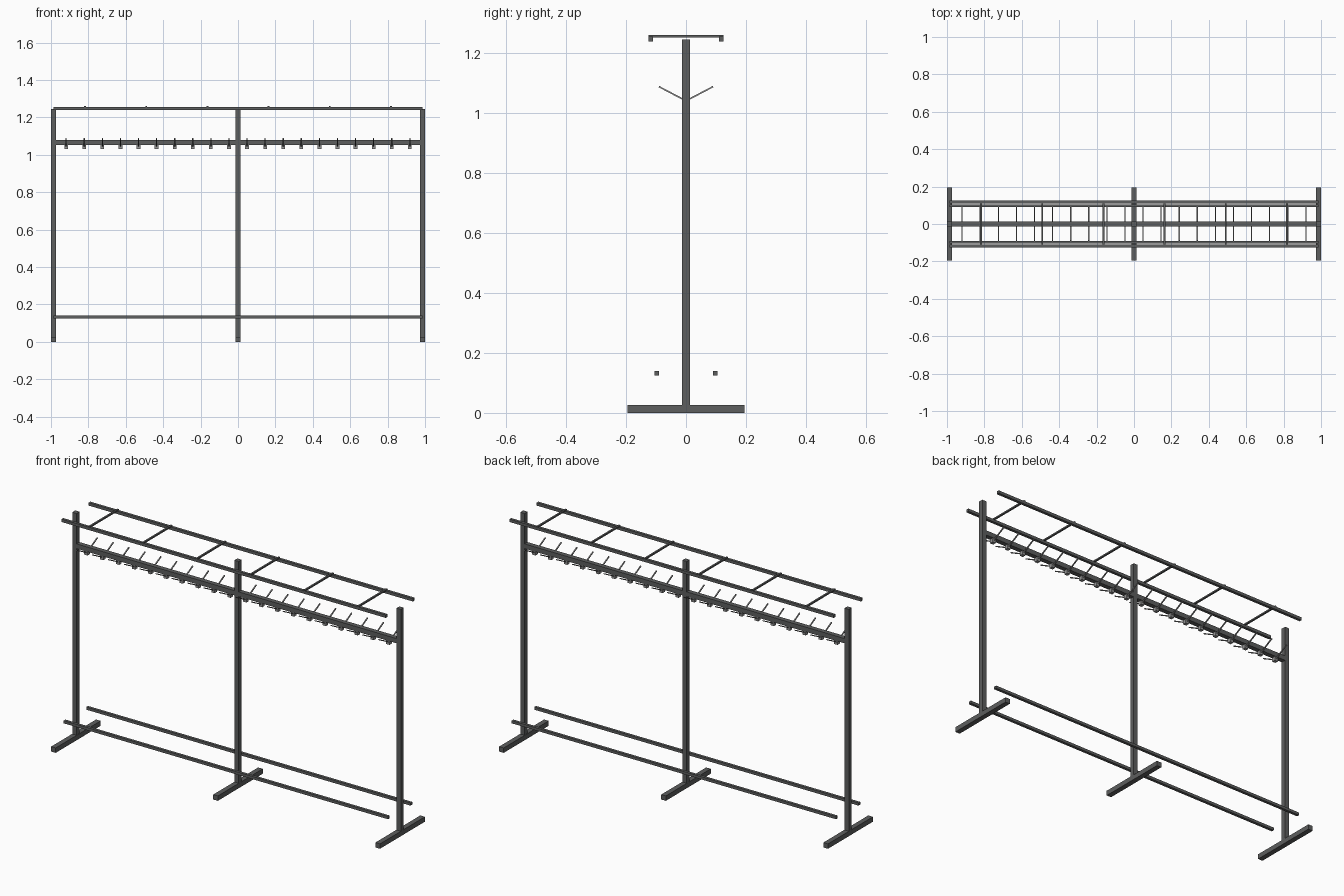
import bpy
import bmesh
from math import atan2
from mathutils import Matrix, Vector

old = bpy.data.objects.get("Cube")
if old:
    bpy.data.objects.remove(old, do_unlink=True)


def make_material(name, colour):
    mat = bpy.data.materials.new(name)
    mat.use_nodes = True
    mat.diffuse_color = colour
    mat.node_tree.nodes["Principled BSDF"].inputs["Base Color"].default_value = colour
    return mat


frame_grey = make_material("dark grey metal", (0.11, 0.113, 0.113, 1))
hook_grey = make_material("light steel", (0.3, 0.3, 0.3, 1))


def add_box(bm, centre, size, tilt=0):
    matrix = (Matrix.Translation(centre) @ Matrix.Rotation(tilt, 4, "X")
              @ Matrix.Diagonal((*size, 1)))
    bmesh.ops.create_cube(bm, size=1, matrix=matrix)


def finish(bm, name, mat):
    mesh = bpy.data.meshes.new(name)
    bm.to_mesh(mesh)
    bm.free()
    mesh.materials.append(mat)
    obj = bpy.data.objects.new(name, mesh)
    bpy.context.collection.objects.link(obj)


def box(name, centre, size, mat=frame_grey):
    bm = bmesh.new()
    add_box(bm, centre, size)
    finish(bm, name, mat)


post = 0.026
span = 0.986
foot_height = 0.027
post_top = 1.246

# Three uprights, each on a long floor foot
for side, x in (("right", -span), ("middle", 0), ("left", span)):
    box(f"{side}_foot", (x, 0, foot_height / 2), (0.028, 0.39, foot_height))
    box(f"{side}_post", (x, 0, (foot_height + post_top) / 2),
        (post, post, post_top - foot_height))

# Paired shelf rails at the top and shoe rails near the floor
for side, s in (("front", -1), ("back", 1)):
    box(f"{side}_top_rail", (0, s * 0.118, 1.247), (2 * span, 0.015, 0.016))
    box(f"{side}_shoe_rail", (0, s * 0.098, 0.132), (2 * span, 0.015, 0.015))

# Cross bars joining the top rails
for i in range(6):
    box(f"cross_bar_{i + 1}", ((i - 2.5) * 0.327, 0, 1.256), (0.01, 0.25, 0.008))

# Hook beams between the posts
beam_length = span - post
for side, s in (("right", -1), ("left", 1)):
    box(f"{side}_hook_beam", (s * span / 2, 0, 1.066), (beam_length, post, 0.026))

# Double hooks: a small clip under the beam with a prong rising to each side
for i in range(20):
    x = (i - 9.5) * 0.0967
    bm = bmesh.new()
    add_box(bm, (x, 0, 1.042), (0.02, 0.02, 0.022))
    for s in (-1, 1):
        start = Vector((x, s * 0.008, 1.045))
        end = Vector((x, s * 0.09, 1.088))
        run = end - start
        add_box(bm, (start + end) / 2, (0.006, run.length, 0.005),
                atan2(run.z, run.y))
    finish(bm, f"double_hook_{i + 1}", hook_grey)
